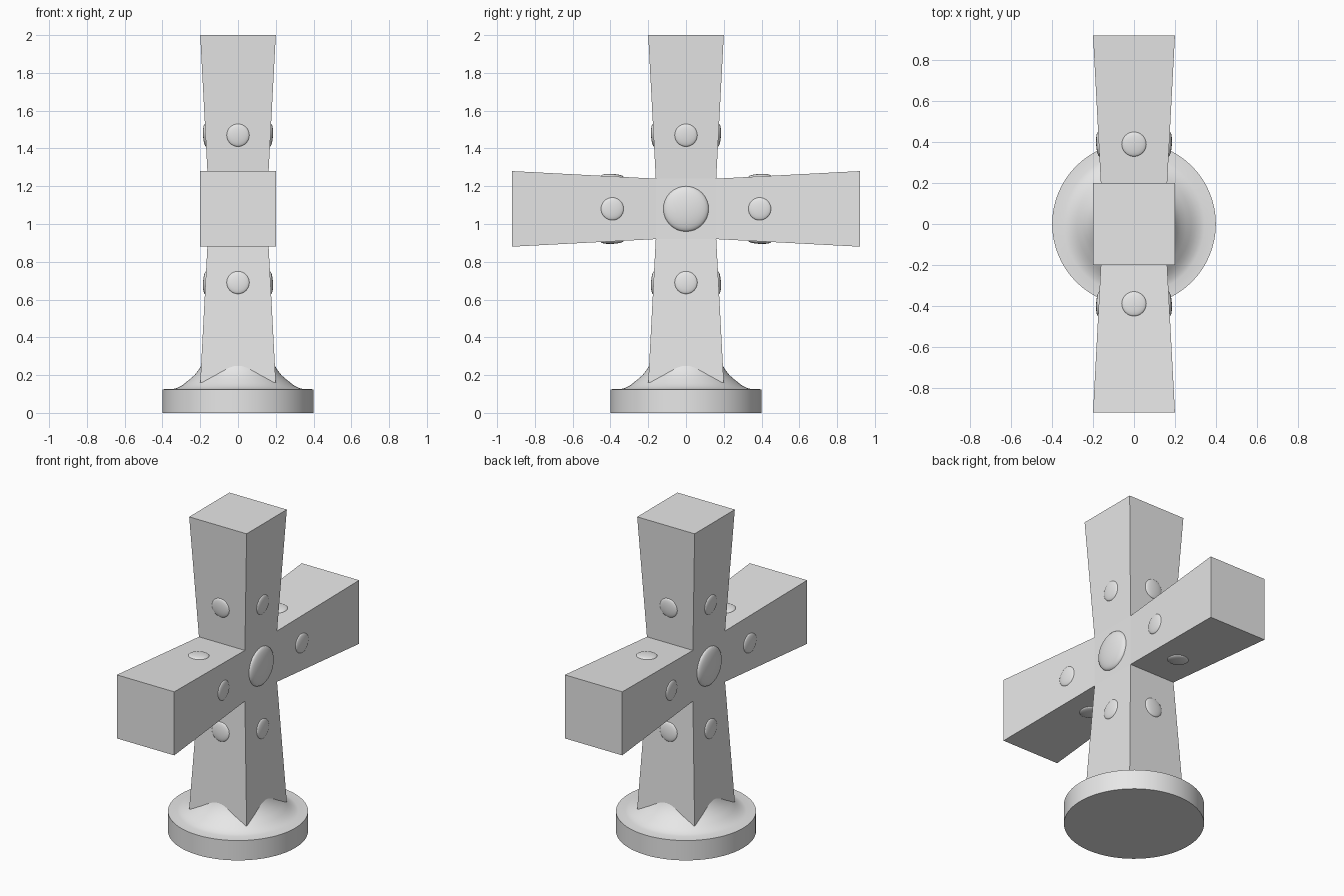
import bpy, bmesh, math
from mathutils import Vector

if "Cube" in bpy.data.objects:
    bpy.data.objects.remove(bpy.data.objects["Cube"])

CENTRE = Vector((0, 0, 1.08))
INNER, OUTER, REACH = 0.16, 0.2, 0.92

grey = bpy.data.materials.new("plain_grey")
grey.diffuse_color = (0.8, 0.8, 0.8, 1)
grey.use_nodes = True
grey.node_tree.nodes["Principled BSDF"].inputs["Base Color"].default_value = grey.diffuse_color


def add_object(name, bm, smooth=False):
    bmesh.ops.recalc_face_normals(bm, faces=bm.faces[:])
    mesh = bpy.data.meshes.new(name)
    bm.to_mesh(mesh)
    bm.free()
    mesh.materials.append(grey)
    obj = bpy.data.objects.new(name, mesh)
    bpy.context.collection.objects.link(obj)
    if smooth:
        bpy.ops.object.select_all(action='DESELECT')
        obj.select_set(True)
        bpy.context.view_layer.objects.active = obj
        bpy.ops.object.shade_smooth_by_angle(angle=math.radians(35))
    return obj


# Cross: a central cube with four flaring arms pulled out of it
bm = bmesh.new()
bmesh.ops.create_cube(bm, size=2 * INNER)
sides = [f for f in bm.faces if abs(f.normal.x) < 0.5]
directions = [f.normal.copy() for f in sides]
ends = bmesh.ops.extrude_discrete_faces(bm, faces=sides)["faces"]
for face in ends:
    face.normal_update()
    n = max(directions, key=lambda d: d.dot(face.calc_center_median()))
    for v in face.verts:
        across = v.co - n * v.co.dot(n)
        v.co = across * (OUTER / INNER) + n * REACH
cross = add_object("cross", bm)
cross.location = CENTRE

# Base: round foot with a concave sweep up into the shaft
profile = [(0, 0), (0.4, 0), (0.4, 0.125), (0.345, 0.126), (0.325, 0.131),
           (0.30, 0.143), (0.28, 0.158), (0.255, 0.178), (0.23, 0.2),
           (0.21, 0.225), (0.195, 0.25), (0.18, 0.29), (0, 0.29)]
bm = bmesh.new()
verts = [bm.verts.new((r, 0, z)) for r, z in profile]
edges = [bm.edges.new(pair) for pair in zip(verts, verts[1:])]
bmesh.ops.spin(bm, geom=verts + edges, cent=(0, 0, 0), axis=(0, 0, 1),
               angle=2 * math.pi, steps=64, use_merge=True)
bmesh.ops.remove_doubles(bm, verts=bm.verts[:], dist=1e-5)
add_object("base", bm, smooth=True)


def dome(name, position, normal, radius, height):
    """Shallow rounded stud sitting on a surface."""
    bm = bmesh.new()
    bmesh.ops.create_uvsphere(bm, u_segments=32, v_segments=16, radius=1)
    bmesh.ops.scale(bm, vec=(radius, radius, height), verts=bm.verts)
    obj = add_object(name, bm, smooth=True)
    obj.location = position
    obj.rotation_euler = normal.to_track_quat('Z', 'Y').to_euler()


# Large boss on both broad sides of the crossing
for s in (1, -1):
    dome("centre_boss", CENTRE + Vector((s * INNER, 0, 0)), Vector((s, 0, 0)), 0.12, 0.03)

# Small studs on all four faces of each arm
slope = (OUTER - INNER) / (REACH - INNER)
stud_at = 0.39
half = INNER + slope * (stud_at - INNER)
X = Vector((1, 0, 0))
for n in directions:
    side = n.cross(X)
    for d in (X, -X, side, -side):
        dome("arm_stud", CENTRE + n * stud_at + d * half, (d - n * slope).normalized(), 0.06, 0.013)
